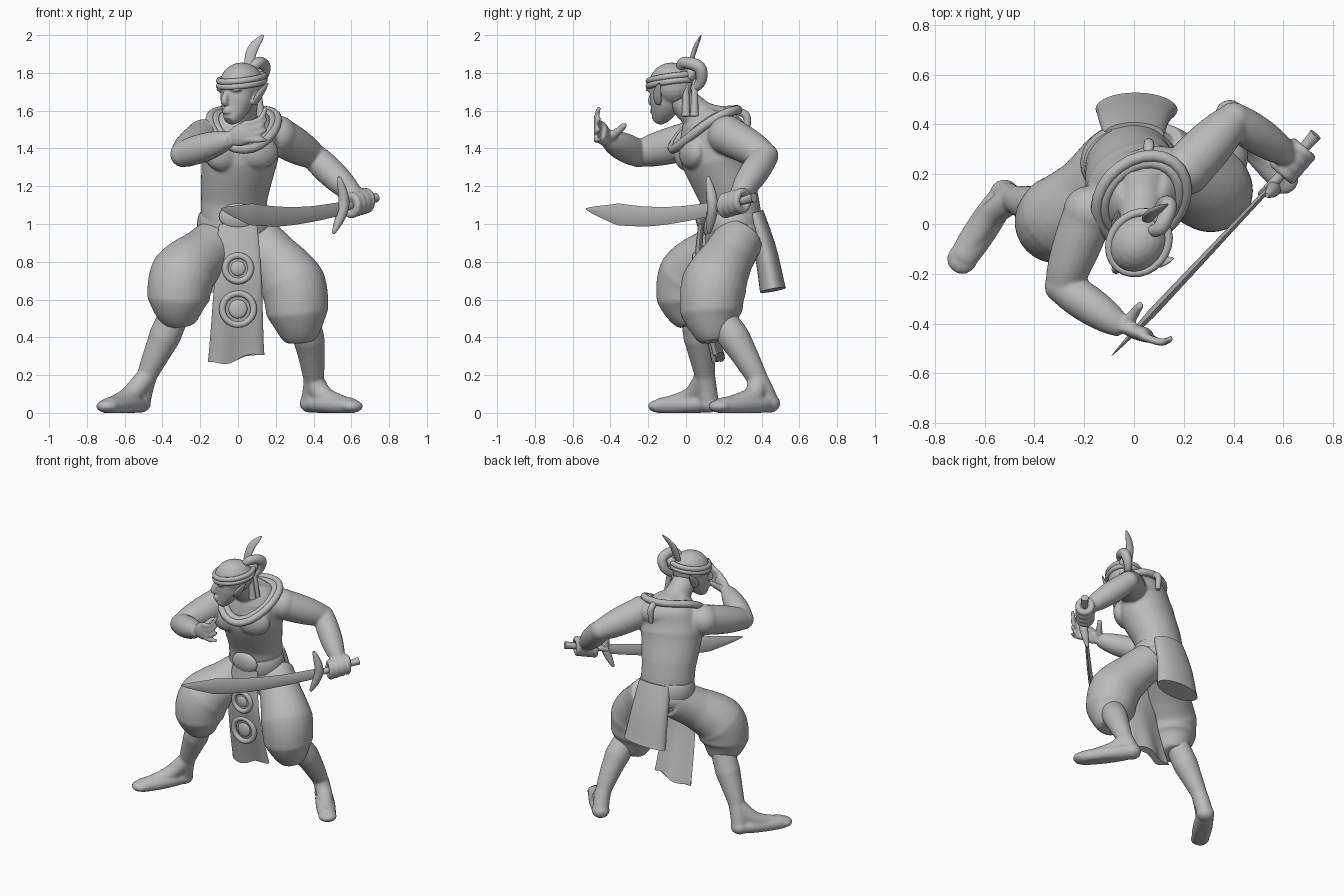
import bpy, bmesh, math
from mathutils import Vector, Matrix

if "Cube" in bpy.data.objects:
    bpy.data.objects.remove(bpy.data.objects["Cube"])

grey = (0.5, 0.5, 0.5, 1)
clay = bpy.data.materials.new("clay grey")
clay.use_nodes = True
clay.diffuse_color = grey
clay.node_tree.nodes["Principled BSDF"].inputs["Base Color"].default_value = grey

UP, RIGHTWARD = Vector((0, 0, 1)), Vector((1, 0, 0))


def swell(start, end, bulge=0):
    """Radius rule: straight taper plus a bulge in the middle."""
    return lambda t: start + (end - start) * t + bulge * math.sin(math.pi * t)


def through(*values):
    """Radius rule: evenly spaced values joined by straight lines."""
    def rule(t):
        i = min(int(t * (len(values) - 1)), len(values) - 2)
        return values[i] + (values[i + 1] - values[i]) * (t * (len(values) - 1) - i)
    return rule


def smooth_path(points, closed):
    """Catmull-Rom curve through the points."""
    points = [Vector(p) for p in points]
    count = len(points)
    spans = count if closed else count - 1
    steps = max(1, 24 // spans)
    pick = lambda i: points[i % count] if closed else points[min(max(i, 0), count - 1)]
    path = []
    for i in range(spans):
        before, start, end, after = (pick(i + k) for k in (-1, 0, 1, 2))
        enter, leave = (end - before) / 2, (after - start) / 2
        for k in range(steps):
            t = k / steps
            ease = t * t * (3 - 2 * t)
            path.append(start.lerp(end, ease) + enter * t * (1 - t) ** 2 - leave * t * t * (1 - t))
    return path if closed else path + [points[-1]]


def tube(bm, points, radius, side=UP, ratio=1, sides=20, closed=False):
    """Elliptical tube: radius(t) along side, ratio times that across it."""
    path = smooth_path(points, closed)
    last = len(path) - 1
    rings = []
    for i, centre in enumerate(path):
        ahead = path[(i + 1) % len(path)] if closed else path[min(i + 1, last)]
        behind = path[i - 1] if closed else path[max(i - 1, 0)]
        along = (ahead - behind).normalized()
        u = (side - along * side.dot(along)).normalized()
        v = along.cross(u) * ratio
        r = radius(i / last)
        angles = [math.tau * k / sides for k in range(sides)]
        rings.append([bm.verts.new(centre + (u * math.cos(a) + v * math.sin(a)) * r) for a in angles])
    pairs = list(zip(rings, rings[1:])) + ([(rings[-1], rings[0])] if closed else [])
    for a, b in pairs:
        for k in range(sides):
            j = (k + 1) % sides
            bm.faces.new((a[k], a[j], b[j], b[k]))
    if not closed:
        bm.faces.new(rings[0][::-1])
        bm.faces.new(rings[-1])
    return [v for ring in rings for v in ring]


def hoop(bm, centre, u, v, thick, lift=0):
    """Closed elliptical cord with half axes u and v; lift raises its sides."""
    centre, u, v = Vector(centre), Vector(u), Vector(v)
    points = []
    for k in range(24):
        c, s = math.cos(math.tau * k / 24), math.sin(math.tau * k / 24)
        points.append(centre + u * c + v * s + UP * lift * c * c)
    tube(bm, points, swell(thick, thick), side=u.cross(v).normalized(), sides=10, closed=True)


def ball(bm, centre, size, turn=0):
    place = Matrix.Translation(centre) @ Matrix.Rotation(turn, 4, "Z") @ Matrix.Diagonal((*size, 1))
    bmesh.ops.create_uvsphere(bm, u_segments=20, v_segments=12, radius=1, matrix=place)


def finish(bm, name, voxel=0):
    """Make the object; a voxel size fuses its pieces into one soft skin."""
    bmesh.ops.recalc_face_normals(bm, faces=bm.faces)
    mesh = bpy.data.meshes.new(name)
    bm.to_mesh(mesh)
    bm.free()
    ob = bpy.data.objects.new(name, mesh)
    bpy.context.collection.objects.link(ob)
    mesh.materials.append(clay)
    if voxel:
        fuse = ob.modifiers.new("fuse", "REMESH")
        fuse.mode, fuse.voxel_size, fuse.use_smooth_shade = "VOXEL", voxel, True
        soften = ob.modifiers.new("soften", "SMOOTH")
        soften.factor, soften.iterations = 0.5, 6
    else:
        bpy.ops.object.select_all(action="DESELECT")
        ob.select_set(True)
        bpy.context.view_layer.objects.active = ob
        bpy.ops.object.shade_smooth_by_angle(angle=math.radians(40))


def part(name, points, radius, **shape):
    bm = bmesh.new()
    tube(bm, points, radius, **shape)
    finish(bm, name)


# Torso, twisted toward the raised arm, with neck, upper back and chest
body = bmesh.new()
tube(body, [(-.02, .26, .88), (-.02, .23, 1.13), (.01, .15, 1.36), (.03, .14, 1.51), (.03, .16, 1.6)],
     through(.18, .18, .21, .185, .1), side=Vector((.92, .4, 0)), ratio=.83, sides=32)
tube(body, [(.03, .17, 1.52), (.03, .07, 1.57), (.02, -.06, 1.7)], swell(.11, .07), side=RIGHTWARD)
ball(body, (.03, .19, 1.5), (.19, .11, .1), turn=.4)
for centre in ((.11, .03, 1.38), (-.08, .005, 1.37)):
    ball(body, centre, (.11, .06, .09), turn=.4)

# Arms
left_wrist, right_wrist = Vector((.63, .27, 1.14)), Vector((-.04, -.42, 1.45))
for shoulder, elbow, wrist in (((.21, .22, 1.47), (.4, .42, 1.36), left_wrist),
                               ((-.18, .05, 1.45), (-.29, -.25, 1.37), right_wrist)):
    tube(body, [shoulder, elbow], swell(.1, .068, .012))
    tube(body, [elbow, wrist], swell(.068, .038, .022))
    ball(body, shoulder, (.105, .105, .105))
    ball(body, elbow, (.07, .07, .07))

# Open hand: palm, fanned fingers and thumb
knuckles = right_wrist + Vector((.1, -.03, .04))
tube(body, [right_wrist, knuckles], swell(.035, .055, .015), ratio=.5)
for i in range(4):
    root = knuckles + UP * (.028 * i - .045)
    fan = UP * .015 * i
    tube(body, [root - RIGHTWARD * .03, root + Vector((.05, -.025, 0)) + fan / 2,
                root + Vector((.09, -.01, 0)) + fan * 2], swell(.019, .013), sides=10)
tube(body, [right_wrist, right_wrist + Vector((.04, .06, .04)), right_wrist + Vector((.07, .1, .08))],
     swell(.03, .015), sides=10)

# Gripping hand: palm and fingers curled round the hilt
pommel, guard, tip = Vector((.73, .36, 1.14)), Vector((.54, .14, 1.08)), Vector((-.09, -.53, 1.08))
grip = (pommel - guard).normalized()
across = grip.cross(UP).normalized()
ball(body, guard.lerp(pommel, .5), (.05, .06, .05), turn=-.8)
for i in range(4):
    hoop(body, guard.lerp(pommel, .32 + .13 * i), across * .045, UP * .05, .021)

# Calves and feet, soles flat on the ground
for knee, calf, ankle, heel, toe in (
        ((-.33, .05, .54), (-.39, .07, .4), (-.48, .1, .2), (-.52, .12, .05), (-.69, -.14, .035)),
        ((.34, .18, .5), (.375, .26, .39), (.4, .38, .18), (.385, .44, .05), (.6, .18, .035))):
    heel, toe = Vector(heel), Vector(toe)
    across_foot = (toe - heel).cross(UP).normalized()
    tube(body, [knee, calf, ankle, heel], through(.08, .084, .054, .055), side=RIGHTWARD)
    sole = tube(body, [heel, toe], swell(.052, .055, .012), side=across_foot, ratio=.8)
    instep = tube(body, [ankle, heel.lerp(toe, .35) + UP * .04, toe], swell(.05, .035, .01), side=across_foot)
    for v in sole + instep:
        v.co.z = max(v.co.z, 0)
    ball(body, heel, (.06, .06, .05))
    ball(body, toe, (.062, .062, .035))
finish(body, "body", voxel=.009)

# Head, looking toward its right
look = Vector((-.65, -.76, 0))
left = UP.cross(look)
turn = math.atan2(left.y, left.x)


def on_head(forward, sideways, height):
    return Vector((.02, -.075, height)) + look * forward + left * sideways


head = bmesh.new()
ball(head, on_head(0, 0, 1.74), (.11, .13, .115), turn)
tube(head, [on_head(.105, 0, 1.545), on_head(.075, 0, 1.58), on_head(.045, 0, 1.64), on_head(.02, 0, 1.74)],
     through(.028, .058, .085, .105), side=left, sides=28)
tube(head, [on_head(.12, 0, 1.71), on_head(.142, 0, 1.65), on_head(.11, 0, 1.635)],
     swell(.012, .014, .006), side=left)
for height in (1.59, 1.605):
    ball(head, on_head(.122, 0, height), (.028, .02, .008), turn)
for s in (-1, 1):
    ball(head, on_head(.105, .045 * s, 1.71), (.038, .024, .01), turn)
    tube(head, [on_head(.01, .095 * s, 1.63), on_head(0, .12 * s, 1.68), on_head(-.045, .15 * s, 1.75)],
         swell(.015, .004, .02), side=look, ratio=.4)
finish(head, "head", voxel=.006)

# Headband: two rolls, back knot, looped tail and hanging ends
band = bmesh.new()
for height in (1.745, 1.772):
    hoop(band, on_head(0, 0, height), left * .112, look * .13 - UP * .02, .017)
ball(band, on_head(-.13, 0, 1.79), (.035, .03, .035))
tube(band, [(.07, -.03, 1.82), (.11, -.01, 1.855), (.14, .07, 1.83), (.12, .08, 1.76), (.09, .04, 1.71)],
     swell(.022, .02, .012), side=RIGHTWARD)
for y in (0, .045):
    tube(band, [(.1, y, 1.77), (.12, y, 1.57)], swell(.012, .024))
finish(band, "headband")
part("feather", [(.05, .01, 1.8), (.075, .045, 1.92), (.135, .08, 2)], swell(.016, .004, .018),
     side=RIGHTWARD, ratio=.45)

# Rolled collar, two cords deep, with a tail down the back
collar = bmesh.new()
for scale in (1, .84):
    hoop(collar, (.03, .1, 1.5), Vector((.18, .04, 0)) * scale, Vector((0, .17, .105)) * scale, .024, lift=.05)
tube(collar, [(.06, .26, 1.6), (.06, .32, 1.57), (.06, .32, 1.47)], swell(.018, .014, .005), side=RIGHTWARD)
finish(collar, "collar")

# Ballooning trousers
trousers = bmesh.new()
for hip, thigh, knee, bulge, cuff in (
        ((-.08, .27, .93), (-.18, .14, .84), (-.29, .03, .73), (-.315, .01, .6), (-.31, .04, .47)),
        ((.09, .29, .93), (.19, .22, .82), (.29, .15, .68), (.315, .135, .53), (.33, .16, .38))):
    tube(trousers, [hip, thigh, knee, bulge, cuff], through(.125, .14, .175, .165, .08),
         side=Vector((1, 1, 0)), sides=28)
ball(trousers, (-.01, .26, .95), (.2, .155, .12))
finish(trousers, "trousers", voxel=.01)

# Waist sash and buckle
part("waist_sash", [(-.02, .25, .96), (-.02, .24, 1.06)], swell(.19, .182, .01),
     side=RIGHTWARD, ratio=.81, sides=32)
buckle = bmesh.new()
ball(buckle, (0, .08, 1.04), (.1, .03, .07))
finish(buckle, "buckle")

# Front cloth with a slanted, rippled hem
cloth = bmesh.new()
for v in tube(cloth, [(0, .08, 1), (0, .07, .7), (-.01, .17, .29)], swell(.1, .15),
              side=RIGHTWARD, ratio=.16, sides=28):
    drop = max(0, .75 - v.co.z)
    v.co.z += drop * (v.co.x / 2 + .03 * math.sin(v.co.x * 30))
    v.co.y += drop * .03 * math.cos(v.co.x * 30)
finish(cloth, "front_cloth")
part("back_cloth", [(0, .36, 1.06), (0, .42, .86), (.01, .46, .65)], swell(.12, .165),
     side=RIGHTWARD, ratio=.42, sides=28)
rings = bmesh.new()
for size, y, z in ((.068, .05, .765), (.083, .07, .55)):
    hoop(rings, (0, y, z), RIGHTWARD * size, UP * size, .018)
    ball(rings, (0, y, z), (size * .6, .015, size * .6))
finish(rings, "cloth_rings")

# Sword with a sagging diamond-section blade
part("blade", [guard.lerp(tip, t / 4) - UP * .04 * math.sin(math.pi * t / 4) for t in range(5)],
     through(.035, .042, .052, .058, .003), ratio=.3, sides=4)
part("hilt", [guard, pommel], swell(.022, .026, -.004), sides=12)
part("guard", [(.535, .115, 1.25), guard + Vector((.02, 0, .02)), (.505, .12, .95)],
     swell(.008, .008, .022), side=grip, sides=12)
